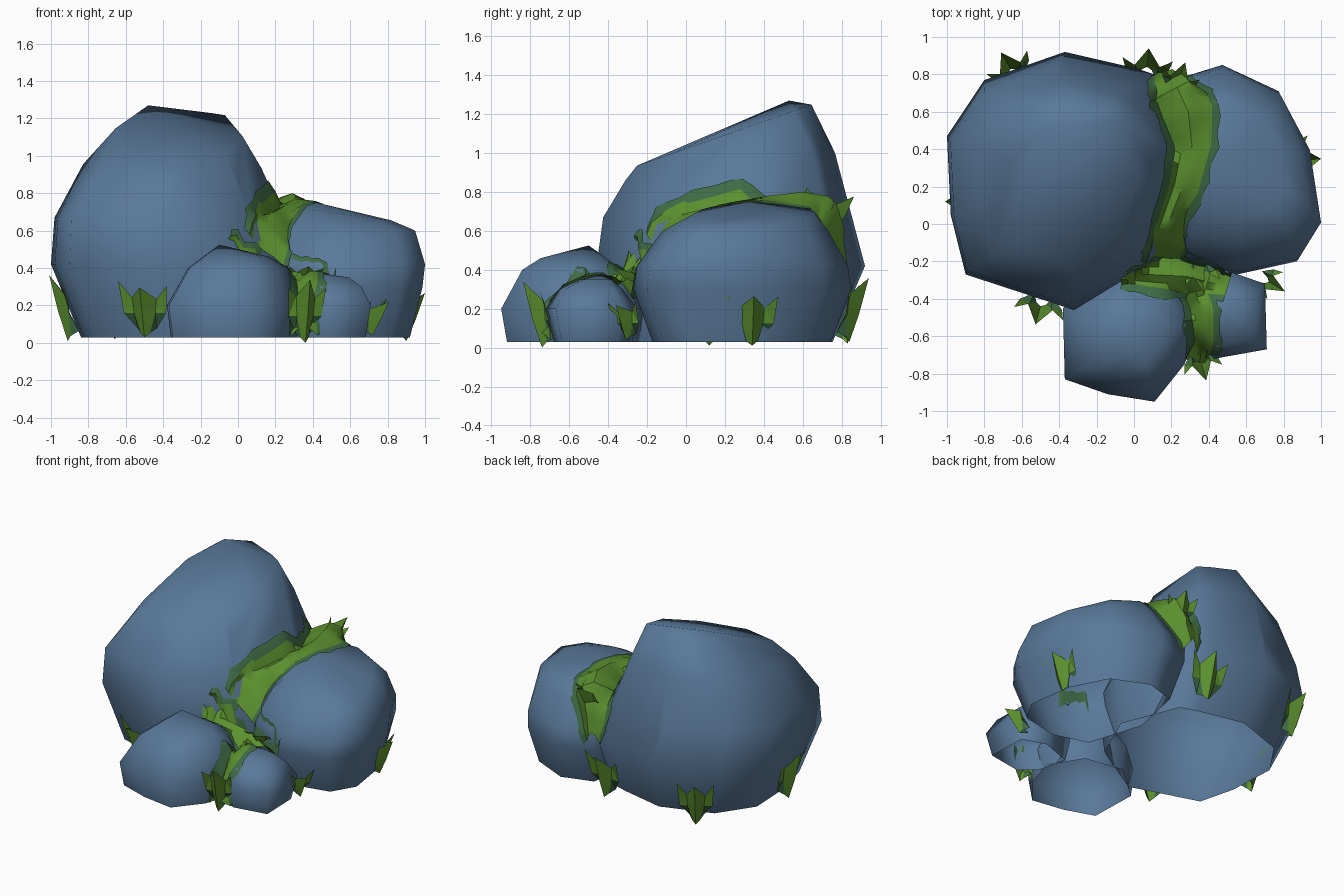
import bpy, bmesh, math, random
from mathutils import Vector
from mathutils.bvhtree import BVHTree

random.seed(4)
cube = bpy.data.objects.get("Cube")
if cube:
    bpy.data.objects.remove(cube)


def material(name, rgb):
    mat = bpy.data.materials.new(name)
    mat.use_nodes = True
    mat.diffuse_color = (*rgb, 1)
    mat.node_tree.nodes["Principled BSDF"].inputs["Base Color"].default_value = (*rgb, 1)
    return mat


STONE = material("blue_grey_stone", (0.1, 0.19, 0.32))
MOSS = material("moss_green", (0.105, 0.28, 0.028))
MOSS_EDGE = material("dark_moss_edge", (0.05, 0.15, 0.06))
rock_trees = []


def finish(name, bm, mats, angle):
    mesh = bpy.data.meshes.new(name)
    bm.to_mesh(mesh)
    bm.free()
    obj = bpy.data.objects.new(name, mesh)
    bpy.context.collection.objects.link(obj)
    for mat in mats:
        mesh.materials.append(mat)
    bpy.ops.object.select_all(action="DESELECT")
    bpy.context.view_layer.objects.active = obj
    obj.select_set(True)
    bpy.ops.object.shade_smooth_by_angle(angle=math.radians(angle))


def rock(name, centre, outline, levels, peak):
    """Hull of a plan outline at levels (z, scale x, scale y, dx, dy, slope x, slope y), open below."""
    bm = bmesh.new()
    cx, cy = centre
    for z, scale_x, scale_y, dx, dy, slope_x, slope_y in levels:
        for px, py in outline:
            x, y = (px - cx) * scale_x, (py - cy) * scale_y
            bm.verts.new((cx + x + dx, cy + y + dy, z + x * slope_x + y * slope_y))
    bm.verts.new(peak)
    bmesh.ops.convex_hull(bm, input=bm.verts[:])
    bmesh.ops.delete(bm, geom=[v for v in bm.verts if not v.link_faces], context="VERTS")
    bmesh.ops.recalc_face_normals(bm, faces=bm.faces[:])
    floor = [f for f in bm.faces if all(v.co.z < levels[0][0] + 0.005 for v in f.verts)]
    bmesh.ops.delete(bm, geom=floor, context="FACES")
    rock_trees.append(BVHTree.FromBMesh(bm))
    finish(name, bm, [STONE], 80)


def ground(x, y):
    hits = [t.ray_cast(Vector((x, y, 3)), Vector((0, 0, -1)))[0] for t in rock_trees]
    return max([h.z for h in hits if h] + [0.03])


def cling(point, lift):
    """Nearest spot on any boulder, raised along its normal."""
    found = [t.find_nearest(point) for t in rock_trees]
    co, normal, _, _ = min(found, key=lambda hit: hit[3])
    return co + normal * lift


def clamp(value, low, high):
    return max(low, min(high, value))


def moss_strip(name, path, steps=4):
    """Ribbon along (x, y, z, half width) that clings to the rocks, with a thin dark fringe."""
    points = [Vector(p) for p in path]
    fine = [a.lerp(b, k / steps) for a, b in zip(points, points[1:]) for k in range(steps)]
    fine.append(points[-1])
    bm = bmesh.new()
    rows = []
    for i, (x, y, z, half) in enumerate(fine):
        before, after = fine[max(i - 1, 0)], fine[min(i + 1, len(fine) - 1)]
        side = Vector((after[1] - before[1], before[0] - after[0], 0)).normalized()
        mid = Vector((x, y, clamp(ground(x, y) + 0.03, z - 0.01, z + 0.06)))
        row = []
        for u in (-1, -0.5, 0, 0.5, 1):
            co = mid + side * half * u
            if abs(u) == 0.5:
                co.z = clamp(ground(co.x, co.y) + 0.03, mid.z - 0.03, mid.z + 0.05)
            if abs(u) == 1:
                co.z = clamp(ground(co.x, co.y), mid.z - 0.08, mid.z + 0.08)
                fringe = co + side * u * random.uniform(0.025, 0.05)
                fringe.z = clamp(ground(fringe.x, fringe.y), mid.z - 0.11, mid.z + 0.11)
                ends = [cling(co, 0.018), cling(fringe, 0.009)]
                row += ends if u > 0 else ends[::-1]
            else:
                row.append(co)
        rows.append([bm.verts.new(co) for co in row])
    for a, b in zip(rows, rows[1:]):
        for i in range(len(a) - 1):
            face = bm.faces.new((a[i], a[i + 1], b[i + 1], b[i]))
            face.material_index = int(i in (0, len(a) - 2))
    bmesh.ops.recalc_face_normals(bm, faces=bm.faces[:])
    if sum(f.normal.z for f in bm.faces) < 0:
        bmesh.ops.reverse_faces(bm, faces=bm.faces[:])
    finish(name, bm, [MOSS, MOSS_EDGE], 40)


def moss_tuft(name, x, y, z, height, width, heading):
    """Crumpled fan of three broad pointed leaves that leans towards the heading."""
    bm = bmesh.new()
    out = Vector((math.cos(math.radians(heading)), math.sin(math.radians(heading)), 0))
    along = Vector((-out.y, out.x, 0))
    columns = []
    count = 5
    for i in range(count):
        u = 2 * i / (count - 1) - 1
        tip = (i + 1) % 2
        tall = (1 if tip else 0.74) * random.uniform(0.85, 1)
        bend = -0.06 * u * u
        column = []
        for spread, push, rise in ((0.2, 0, 0.15 * abs(u)),
                                   (0.45, 0.01 + 0.04 * tip, 0.42),
                                   (0.52, 0.02 + 0.08 * tip, tall)):
            co = Vector((x, y, z)) + along * (u * width * spread) + out * (push + bend)
            co.z += rise * height
            column.append(bm.verts.new(co))
        columns.append(column)
    for i, (a, b) in enumerate(zip(columns, columns[1:])):
        for k in range(2):
            face = bm.faces.new((a[k], b[k], b[k + 1], a[k + 1]))
            face.material_index = int(k == 0 and i in (0, count - 2))
    bmesh.ops.triangulate(bm, faces=bm.faces[:])
    finish(name, bm, [MOSS, MOSS_EDGE], 20)


# Boulders
rock("large_boulder", (-.31, .22),
     [(-1, .47), (-.8, .77), (-.37, .92), (.02, .83), (.17, .78), (.36, .28),
      (.17, -.16), (-.32, -.46), (-.9, -.27), (-.98, .05)],
     [(.03, .84, .82, .05, -.04, 0, 0), (.42, 1, 1, 0, 0, 0, 0),
      (.67, .9, .92, -.05, -.02, 0, 0), (.93, .7, .78, -.035, 0, 0, .13),
      (1.09, .5, .65, 0, -.03, 0, .35)],
     (-.48, .53, 1.27))
rock("side_boulder", (.55, .27),
     [(1, 0), (.94, .4), (.78, .71), (.47, .85), (.2, .77), (.1, .3),
      (.25, -.18), (.55, -.27), (.88, -.2)],
     [(.03, .82, .82, 0, 0, 0, 0), (.3, .97, 1, 0, 0, 0, 0), (.42, 1, .97, 0, 0, 0, 0),
      (.6, .86, .76, .01, .02, 0, 0), (.69, .6, .55, 0, .07, -.13, 0)],
     (.42, .32, .75))
rock("front_boulder", (-.02, -.58),
     [(-.37, -.83), (-.14, -.91), (.11, -.95), (.27, -.75), (.35, -.5),
      (.2, -.25), (-.1, -.2), (-.38, -.45)],
     [(.03, .94, .92, 0, 0, 0, 0), (.2, 1, 1, 0, 0, 0, 0), (.4, .74, .68, .02, -.01, 0, 0),
      (.46, .45, .45, .02, 0, 0, 0)],
     (-.1, -.5, .525))
rock("small_boulder", (.48, -.5),
     [(.7, -.32), (.71, -.67), (.43, -.72), (.3, -.6), (.25, -.35), (.5, -.25)],
     [(.03, .88, .82, 0, 0, 0, 0), (.2, 1, 1, 0, 0, 0, 0), (.3, .78, .7, 0, 0, 0, 0),
      (.35, .48, .35, 0, .03, 0, 0)],
     (.42, -.44, .375))

# Moss lying in the gaps between boulders
moss_strip("moss_rear_gap",
           [(.14, -.18, .5, .1), (.15, -.1, .62, .1), (.18, 0, .7, .07), (.26, .2, .75, .09),
            (.31, .42, .79, .1), (.29, .6, .81, .13), (.23, .73, .79, .15),
            (.19, .79, .64, .1), (.18, .82, .47, .05)])
moss_strip("moss_middle_gap",
           [(-.07, -.27, .42, .05), (.08, -.27, .43, .08), (.28, -.28, .4, .09),
            (.4, -.31, .36, .08), (.5, -.34, .33, .05)])
moss_strip("moss_front_gap",
           [(.33, -.36, .39, .06), (.36, -.48, .35, .07), (.37, -.62, .28, .06),
            (.35, -.74, .12, .05)])

# Leafy tufts around the base and in the gaps
for name, *place in (
        ("front_left_of_boulder_tuft", -.5, -.44, .03, .31, .26, 255),
        ("outer_edge_tuft", -.91, .12, .01, .36, .24, 180),
        ("rear_outer_tuft", -.66, .83, .02, .32, .24, 120),
        ("rear_gap_tuft", .07, .84, .03, .34, .26, 85),
        ("rear_top_tuft", .24, .77, .6, .18, .2, 70),
        ("side_tuft", .9, .34, .01, .27, .25, 5),
        ("small_boulder_tuft", .72, -.31, .04, .2, .16, 330),
        ("front_gap_tuft", .36, -.74, 0, .34, .2, 285),
        ("middle_gap_tuft", .36, -.27, .32, .09, .18, 280)):
    moss_tuft(name, *place)
